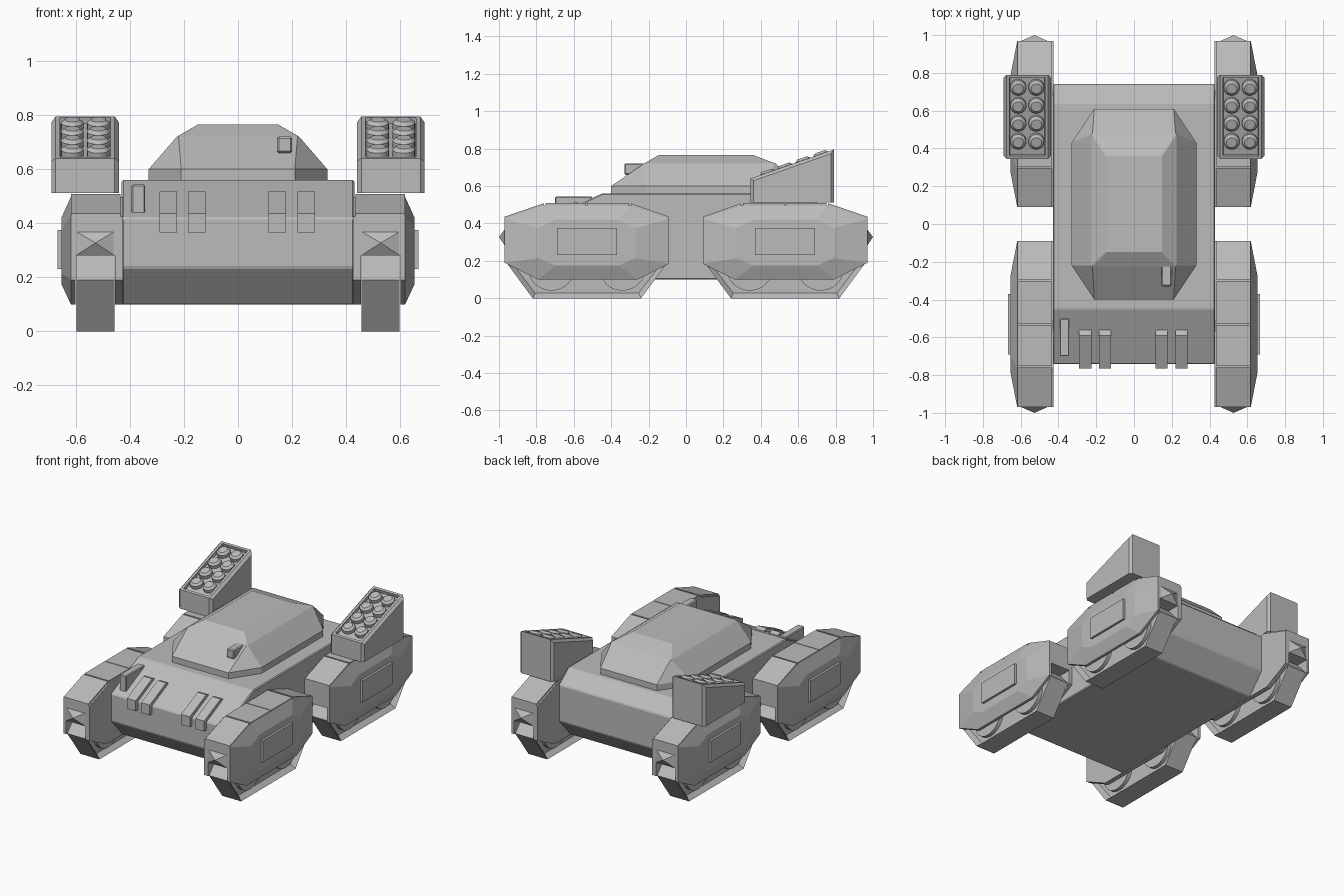
import bpy, bmesh, math
from mathutils import Matrix, Vector

if "Cube" in bpy.data.objects:
    bpy.data.objects.remove(bpy.data.objects["Cube"])

grey = bpy.data.materials.new("hull_grey")
grey.diffuse_color = (0.5, 0.5, 0.5, 1)
grey.use_nodes = True
grey.node_tree.nodes["Principled BSDF"].inputs["Base Color"].default_value = grey.diffuse_color


def finish(name, bm, sx=1, sy=1, bevel=0):
    """Mirror by sign, fix normals and make the object."""
    bmesh.ops.scale(bm, vec=(sx, sy, 1), verts=bm.verts)
    bmesh.ops.recalc_face_normals(bm, faces=bm.faces)
    me = bpy.data.meshes.new(name)
    bm.to_mesh(me)
    bm.free()
    me.materials.append(grey)
    ob = bpy.data.objects.new(name, me)
    bpy.context.collection.objects.link(ob)
    if bevel:
        m = ob.modifiers.new("bevel", 'BEVEL')
        m.width, m.segments = bevel, 1
        m.limit_method, m.angle_limit = 'ANGLE', math.radians(25)
    return ob


def loft(rings):
    """Closed solid through rings of equal point count."""
    bm = bmesh.new()
    vs = [[bm.verts.new(p) for p in r] for r in rings]
    n = len(vs[0])
    for a, b in zip(vs, vs[1:]):
        for i in range(n):
            j = (i + 1) % n
            bm.faces.new((a[i], a[j], b[j], b[i]))
    bm.faces.new(vs[0][::-1])
    bm.faces.new(vs[-1])
    bmesh.ops.recalc_face_normals(bm, faces=bm.faces)
    return bm


def at_x(profile, x):
    return [(x, y, z) for y, z in profile]


def prism(profile, x0, x1):
    return loft([at_x(profile, x0), at_x(profile, x1)])


def box_profile(y0, y1, z0, z1):
    return [(y0, z0), (y0, z1), (y1, z1), (y1, z0)]


def cylinder(r1, r2, depth, matrix, sides):
    bm = bmesh.new()
    bmesh.ops.create_cone(bm, cap_ends=True, segments=sides, radius1=r1,
                          radius2=r2, depth=depth, matrix=matrix)
    return bm


# Hull
hull = [(-.74, .235), (-.74, .42), (-.45, .56), (.64, .56), (.74, .48),
        (.74, .235), (.62, .10), (-.62, .10)]
finish("hull", prism(hull, -.43, .43), bevel=.006)


# Turret: octagonal rings narrowing to a flat roof
def octagon(x, y0, y1, cx, cy, z):
    return [(-x, y0 + cy, z), (-x + cx, y0, z), (x - cx, y0, z), (x, y0 + cy, z),
            (x, y1 - cy, z), (x - cx, y1, z), (-x + cx, y1, z), (-x, y1 - cy, z)]


finish("turret", loft([octagon(.33, -.40, .61, .12, .18, .55),
                       octagon(.33, -.40, .61, .12, .18, .60),
                       octagon(.226, -.225, .48, .006, .006, .72),
                       octagon(.147, -.147, .36, .004, .004, .765)]))
finish("turret_sight", prism(box_profile(-.33, -.20, .66, .72), .145, .20), bevel=.006)

# Hull front fittings
fin = [(-.70, .43), (-.70, .543), (-.50, .543), (-.50, .53)]
finish("front_fin", prism(fin, -.393, -.343), bevel=.005)
hook = [(-.56, .505), (-.59, .517), (-.765, .435), (-.765, .365), (-.735, .365), (-.735, .42)]
for x in (-.258, -.153, .145, .252):
    finish("front_hook", prism(hook, x - .032, x + .032))

# Track pod profiles, for the front right corner
shell = [(-.97, .19), (-.97, .425), (-.76, .497), (-.30, .497),
         (-.09, .425), (-.09, .185), (-.26, .10), (-.79, .10)]
outer = [(-.79, .215), (-.79, .375), (-.70, .42), (-.36, .42),
         (-.27, .375), (-.27, .215), (-.36, .175), (-.70, .175)]
middle = [(-.97, .28), (-.97, .425), (-.76, .497), (-.30, .497), (-.09, .425), (-.09, .28)]
track = [(-.96, .19), (-.88, .28), (-.18, .28), (-.10, .19), (-.24, 0), (-.82, 0)]
plates = [((-.97, .425), (-.76, .497)), ((-.75, .497), (-.535, .497)),
          ((-.53, .497), (-.305, .497)), ((-.295, .497), (-.09, .425))]

for sx in (1, -1):
    for sy in (1, -1):
        # Skirts either side of the track and the block above it
        finish("outer_skirt", loft([at_x(shell, .60), at_x(shell, .618),
                                    at_x(outer, .653)]), sx, sy)
        finish("inner_skirt", prism(shell, .425, .455), sx, sy)
        finish("pod_block", prism(middle, .453, .602), sx, sy)
        finish("side_panel", prism(box_profile(-.69, -.37, .23, .375), .64, .668), sx, sy)
        # Roof plates
        for (y0, z0), (y1, z1) in plates:
            prof = [(y0, z0 - .005), (y0, z0 + .011), (y1, z1 + .011), (y1, z1 - .005)]
            finish("roof_plate", prism(prof, .435, .618), sx, sy)
        # Pyramid spike on the outward end
        base = [(.455, -.968, .28), (.60, -.968, .28), (.60, -.968, .37), (.455, -.968, .37)]
        bm = bmesh.new()
        b = [bm.verts.new(p) for p in base]
        tip = bm.verts.new((.5275, -1, .327))
        bm.faces.new(b)
        for i in range(4):
            bm.faces.new((b[i], b[(i + 1) % 4], tip))
        finish("end_spike", bm, sx, sy)
        # Track with recessed sides
        bm = prism(track, .457, .598)
        caps = [f for f in bm.faces if abs(f.normal.x) > .9]
        bmesh.ops.inset_individual(bm, faces=caps, thickness=.03, depth=-.03)
        finish("track", bm, sx, sy)
        # Road wheels
        for y in (-.72, -.34):
            m = Matrix.Translation((.5275, y, .165)) @ Matrix.Rotation(math.pi / 2, 4, 'Y')
            ob = finish("road_wheel", cylinder(.125, .125, .13, m, 24), sx, sy)
            for p in ob.data.polygons:
                p.use_smooth = len(p.vertices) == 4

    # Rocket launcher on the rear pod, with a recessed sloping face
    case = [(.345, .512), (.345, .64), (.79, .795), (.79, .512)]
    bm = prism(case, .44, .69)
    long_edges = [e for e in bm.edges
                  if abs(e.verts[0].co.x - e.verts[1].co.x) < .001
                  and abs(e.verts[0].co.z - e.verts[1].co.z) > .05]
    bmesh.ops.bevel(bm, geom=long_edges, offset=.016, segments=1,
                    affect='EDGES', profile=.5)
    bm.normal_update()
    slope = max((f for f in bm.faces if f.normal.z > .8), key=lambda f: f.calc_area())
    bmesh.ops.inset_individual(bm, faces=[slope], thickness=.022, depth=0)
    bmesh.ops.inset_individual(bm, faces=[slope], thickness=.002, depth=-.022)
    finish("launcher_case", bm, sx)

    # Rocket tips in a two by four grid
    tilt = math.atan2(.155, .445)
    normal = Vector((0, -math.sin(tilt), math.cos(tilt)))
    for x in (.517, .613):
        for y in (.435, .53, .625, .72):
            spot = Vector((x, y, .64 + (y - .345) * math.tan(tilt)))
            for r1, r2, depth, lift in ((.042, .042, .026, -.012), (.042, .028, .012, .007)):
                m = Matrix.Translation(spot + normal * lift) @ Matrix.Rotation(tilt, 4, 'X')
                ob = finish("rocket_tip", cylinder(r1, r2, depth, m, 16), sx)
                for p in ob.data.polygons:
                    p.use_smooth = len(p.vertices) == 4
